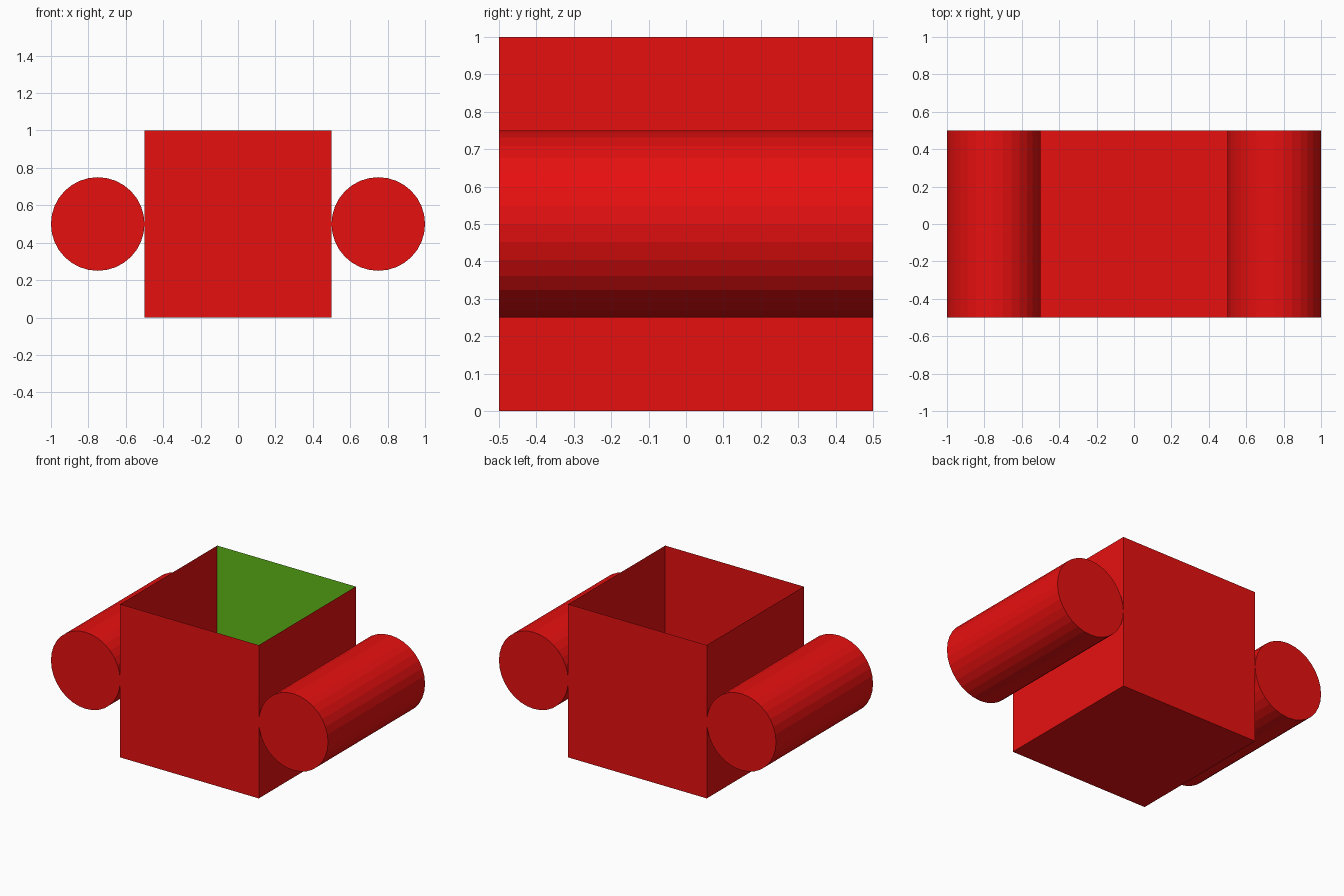
import bpy, bmesh
from math import pi

if "Cube" in bpy.data.objects:
    bpy.data.objects.remove(bpy.data.objects["Cube"])


def material(name, color):
    m = bpy.data.materials.new(name)
    m.diffuse_color = color
    m.use_nodes = True
    m.node_tree.nodes["Principled BSDF"].inputs["Base Color"].default_value = m.diffuse_color
    return m


red = material("red", (0.8, 0.005, 0.005, 1))
green = material("green", (0.12, 0.5, 0.01, 1))

# Thin-walled box, open at the top
bpy.ops.mesh.primitive_cube_add(size=1, location=(0, 0, 0.5))
box = bpy.context.object
box.name = "open_box"
box.data.materials.append(red)
bm = bmesh.new()
bm.from_mesh(box.data)
top = [f for f in bm.faces if f.normal.z > 0.9]
bmesh.ops.delete(bm, geom=top, context='FACES_ONLY')
bm.to_mesh(box.data)
bm.free()

# Green panel lying flush against the inside of the back wall
bpy.ops.mesh.primitive_plane_add(size=1, location=(0, 0.499999, 0.5), rotation=(pi / 2, 0, 0))
panel = bpy.context.object
panel.name = "back_panel"
panel.data.materials.append(green)

# Side rollers running front to back
for side, x in (("left", -0.75), ("right", 0.75)):
    bpy.ops.mesh.primitive_cylinder_add(vertices=32, radius=0.25, depth=1,
                                        location=(x, 0, 0.5), rotation=(pi / 2, 0, 0))
    roller = bpy.context.object
    roller.name = side + "_roller"
    roller.data.materials.append(red)
